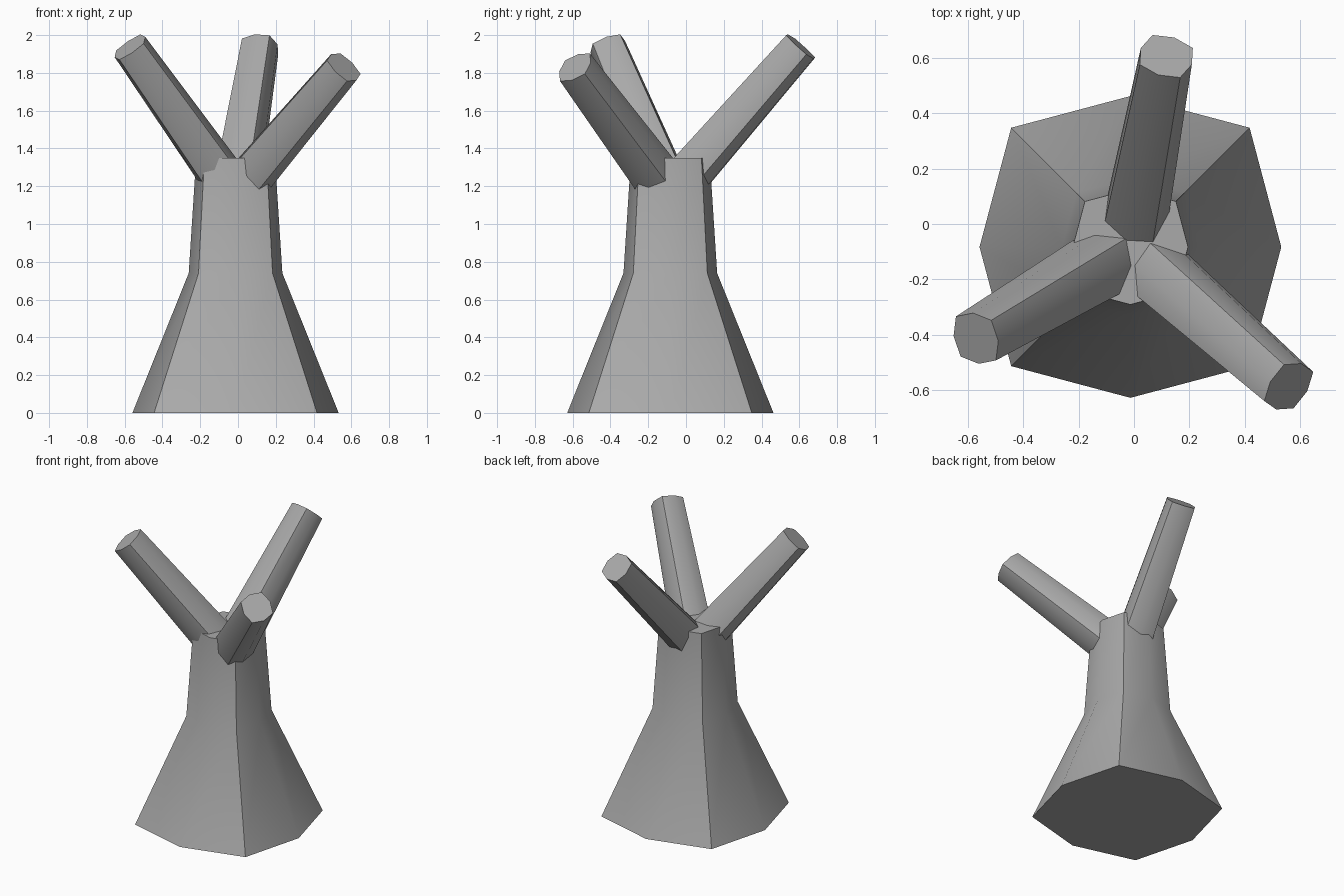
import bpy
import bmesh
from math import radians, cos, sin
from mathutils import Vector, Matrix

cube = bpy.data.objects.get("Cube")
if cube:
    bpy.data.objects.remove(cube, do_unlink=True)

grey = bpy.data.materials.new("plain_grey")
grey.use_nodes = True
colour = (0.4, 0.4, 0.4, 1)
grey.diffuse_color = colour
grey.node_tree.nodes["Principled BSDF"].inputs["Base Color"].default_value = colour

MID = 0.895  # side midpoints sit closer in than the four corners


def post(name, rings, frame, twist):
    """Eight-sided post: rings are (distance along axis, corner radius)."""
    bm = bmesh.new()
    loops = []
    for dist, radius in rings:
        loop = []
        for i in range(8):
            a = radians(twist + 45 * i)
            r = radius * (MID if i % 2 else 1)
            loop.append(bm.verts.new(frame @ Vector((r * cos(a), r * sin(a), dist))))
        loops.append(loop)
    for low, high in zip(loops, loops[1:]):
        for i in range(8):
            j = (i + 1) % 8
            bm.faces.new((low[i], low[j], high[j], high[i]))
    bm.faces.new(loops[0][::-1])
    bm.faces.new(loops[-1])
    bmesh.ops.recalc_face_normals(bm, faces=bm.faces)
    mesh = bpy.data.meshes.new(name)
    bm.to_mesh(mesh)
    bm.free()
    mesh.materials.append(grey)
    obj = bpy.data.objects.new(name, mesh)
    bpy.context.collection.objects.link(obj)
    bpy.ops.object.select_all(action="DESELECT")
    obj.select_set(True)
    bpy.context.view_layer.objects.active = obj
    bpy.ops.object.shade_smooth_by_angle(angle=radians(40))


# Flared trunk
centre = Vector((-0.013, -0.083, 0))
post("trunk", [(0, 0.61), (0.74, 0.277), (1.35, 0.233)],
     Matrix.Translation(centre), 45)

# Three tapered branches growing from the trunk's core
fork = centre + Vector((0, 0, 1.15))
for name, tip, twist in (
    ("back_branch", (0.117, 0.607, 1.94), 35.5),
    ("left_branch", (0.56, -0.588, 1.83), 64),
    ("right_branch", (-0.572, -0.414, 1.937), 15),
):
    axis = Vector(tip) - fork
    d = axis.normalized()
    u = d.cross(Vector((0, 0, 1))).normalized()
    frame = Matrix.Translation(fork) @ Matrix((u, d.cross(u), d)).transposed().to_4x4()
    post(name, [(0, 0.137), (axis.length, 0.109)], frame, twist)
